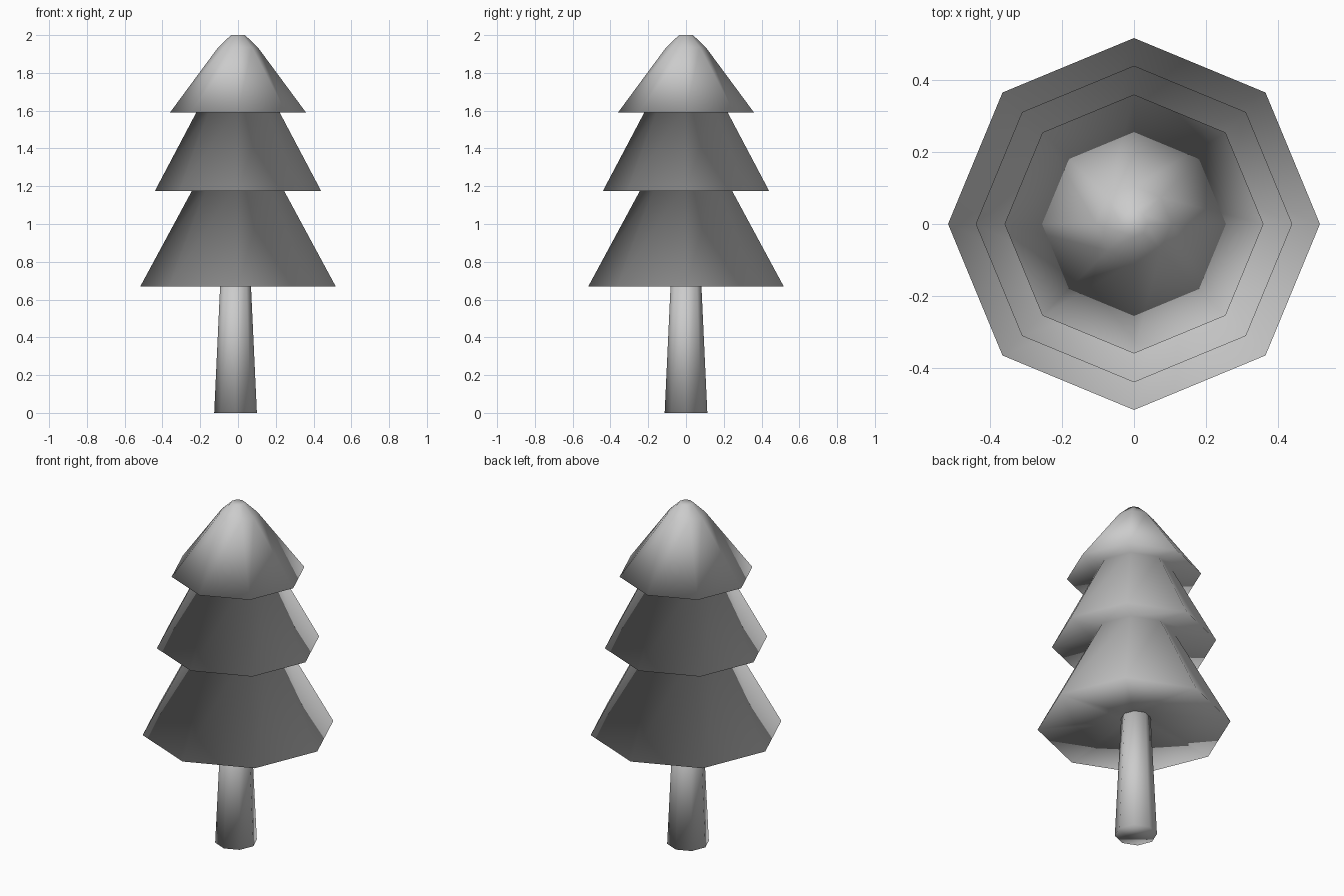
import bpy, bmesh
from math import cos, sin, tau

cube = bpy.data.objects.get("Cube")
if cube:
    bpy.data.objects.remove(cube)

SIDES = 8

grey = bpy.data.materials.new("plain grey")
grey.use_nodes = True
colour = (0.6, 0.6, 0.6, 1)
grey.diffuse_color = colour
grey.node_tree.nodes["Principled BSDF"].inputs["Base Color"].default_value = colour


def lathe(name, profile, x=0):
    """Turn (radius, height) pairs, listed from bottom to top, into a closed smooth solid."""
    bm = bmesh.new()
    rings = [[bm.verts.new((x + r * cos(tau * i / SIDES), r * sin(tau * i / SIDES), z))
              for i in range(SIDES)] for r, z in profile]
    for low, high in zip(rings, rings[1:]):
        for i in range(SIDES):
            j = (i + 1) % SIDES
            bm.faces.new((low[i], low[j], high[j], high[i]))
    bm.faces.new(rings[0][::-1])
    bm.faces.new(rings[-1])
    bmesh.ops.recalc_face_normals(bm, faces=bm.faces)
    for face in bm.faces:
        face.smooth = True
    mesh = bpy.data.meshes.new(name)
    bm.to_mesh(mesh)
    bm.free()
    mesh.materials.append(grey)
    obj = bpy.data.objects.new(name, mesh)
    bpy.context.collection.objects.link(obj)
    return obj


# Tapered trunk, slightly off centre
lathe("trunk", [(0.113, 0), (0.078, 0.75)], x=-0.013)

# Foliage: three stacked skirts with hollowed undersides and a blunt tip
lathe("foliage", [
    (0.08, 0.72), (0.517, 0.67),
    (0.22, 1.22), (0.44, 1.175),
    (0.205, 1.62), (0.36, 1.59),
    (0.105, 1.935), (0.037, 2.0),
])
